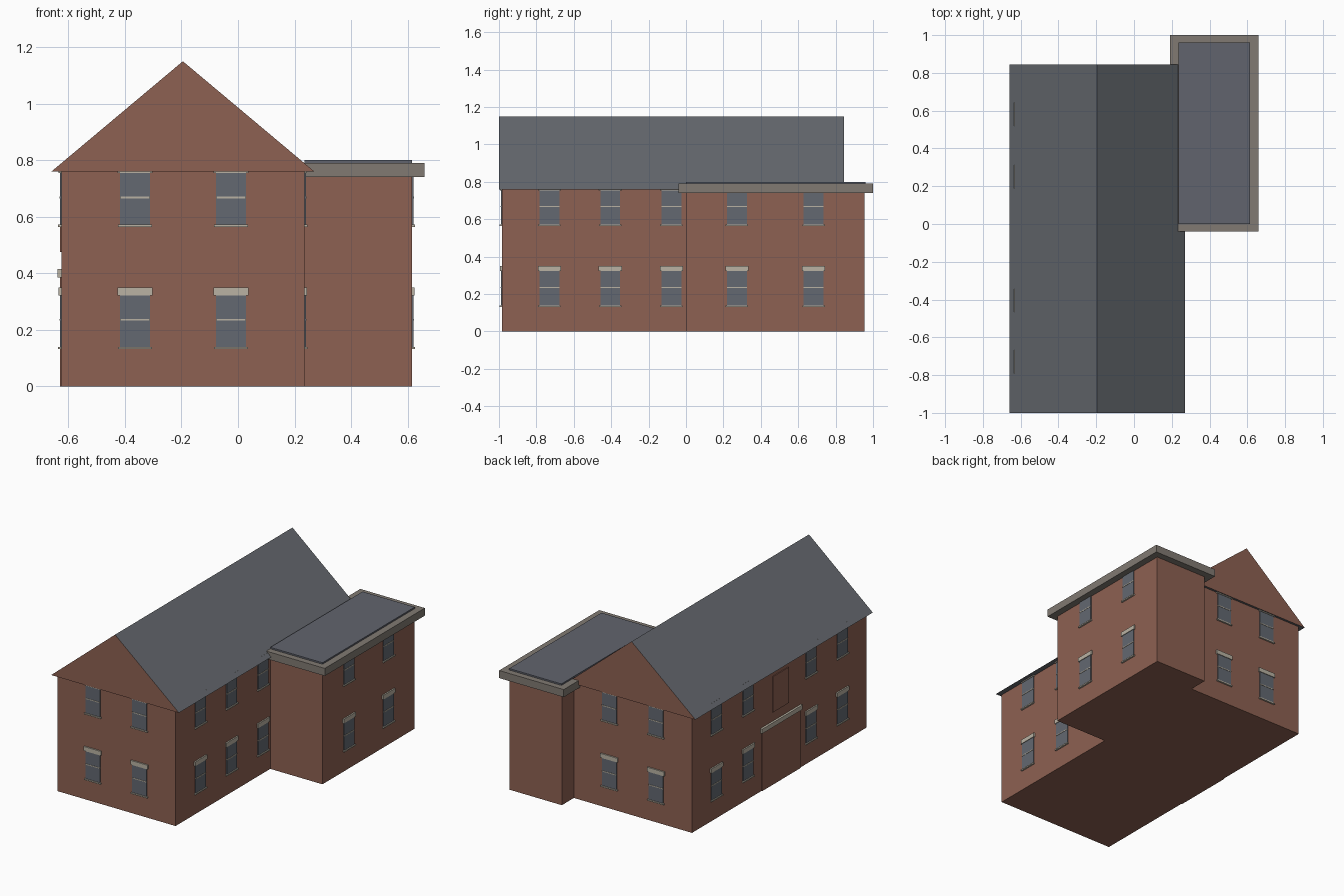
import bpy
import bmesh
from mathutils import Matrix, Vector

old = bpy.data.objects.get("Cube")
if old:
    bpy.data.objects.remove(old, do_unlink=True)


def material(name, rgb):
    m = bpy.data.materials.new(name)
    m.use_nodes = True
    m.diffuse_color = (*rgb, 1)
    m.node_tree.nodes["Principled BSDF"].inputs["Base Color"].default_value = (*rgb, 1)
    return m


BRICK = material("red_brick", (0.27, 0.12, 0.085))
SLATE = material("grey_slate", (0.128, 0.138, 0.155))
FLAT = material("flat_roof_grey", (0.12, 0.127, 0.155))
GLASS = material("window_glass", (0.125, 0.14, 0.165))
STONE = material("pale_stone", (0.49, 0.45, 0.37))
CORNICE = material("cornice_stone", (0.22, 0.195, 0.17))


def add_box(bm, lo, hi, slot=0):
    """Axis-aligned box between two corners."""
    lo, hi = Vector(lo), Vector(hi)
    mat = Matrix.Translation((lo + hi) / 2) @ Matrix.Diagonal((*(hi - lo), 1))
    verts = bmesh.ops.create_cube(bm, size=1, matrix=mat)["verts"]
    for f in {f for v in verts for f in v.link_faces}:
        f.material_index = slot


def finish(bm, name, mats):
    mesh = bpy.data.meshes.new(name)
    bmesh.ops.recalc_face_normals(bm, faces=bm.faces[:])
    bm.to_mesh(mesh)
    bm.free()
    for m in mats:
        mesh.materials.append(m)
    obj = bpy.data.objects.new(name, mesh)
    bpy.context.collection.objects.link(obj)
    return obj


def box(name, lo, hi, mat):
    bm = bmesh.new()
    add_box(bm, lo, hi)
    return finish(bm, name, [mat])


# Wall extents
LEFT, RIGHT, WING = -0.625, 0.235, 0.615
FRONT, BACK = -0.985, 0.83
EAVE = 0.76

# Brick bodies
box("main_walls", (LEFT, FRONT, 0), (RIGHT, BACK, EAVE), BRICK)
box("wing_walls", (RIGHT, 0, 0), (WING, 0.955, 0.745), BRICK)

# Pitched roof: a triangular prism with brick gable ends
bm = bmesh.new()
profile = [(-0.66, EAVE), (0.27, EAVE), (-0.195, 1.15)]
gable = bm.faces.new([bm.verts.new((x, -1, z)) for x, z in profile])
ext = bmesh.ops.extrude_face_region(bm, geom=[gable], use_keep_orig=True)
bmesh.ops.translate(bm, vec=(0, 1.845, 0),
                    verts=[v for v in ext["geom"] if isinstance(v, bmesh.types.BMVert)])
bm.normal_update()
for f in bm.faces:
    f.material_index = 1 if abs(f.normal.y) > 0.9 else 0
finish(bm, "pitched_roof", [SLATE, BRICK])

# Wing flat roof with its cornice
box("wing_cornice", (0.19, -0.04, 0.74), (0.66, 1.0, 0.79), CORNICE)
box("wing_flat_roof", (RIGHT, 0, 0.78), (WING, 0.96, 0.80), FLAT)


def window(name, origin, angle_axis, z):
    """Window on a wall: local x runs along the wall, local -y points outward."""
    bm = bmesh.new()
    w, top = 0.053, z + 0.182
    add_box(bm, (-w, -0.005, z), (w, 0.004, top), 0)
    add_box(bm, (-w, -0.007, z + 0.093), (w, 0, z + 0.099), 1)
    add_box(bm, (-0.06, -0.011, z - 0.008), (0.06, 0.004, z), 1)
    add_box(bm, (-0.062, -0.009, top), (0.062, 0.004, top + 0.028), 1)
    out = Vector(angle_axis)
    along = Vector((-out.y, out.x, 0))
    rot = Matrix((along, -out, (0, 0, 1))).transposed().to_4x4()
    bm.transform(Matrix.Translation(origin) @ rot)
    finish(bm, name, [GLASS, STONE])


# Windows: wall name, outward direction, and positions on the wall
walls = [
    ("front", (0, -1, 0), [(x, FRONT, 0) for x in (-0.365, -0.025)]),
    ("back", (0, 1, 0), [(x, BACK, 0) for x in (-0.365, -0.025)]),
    ("left_side", (1, 0, 0), [(RIGHT, y, 0) for y in (-0.73, -0.405, -0.078)]),
    ("wing_side", (1, 0, 0), [(WING, y, 0) for y in (0.272, 0.682)]),
    ("right_side", (-1, 0, 0), [(LEFT, y, 0) for y in (-0.73, -0.405, 0.25, 0.58)]),
]
for wall, out, spots in walls:
    for i, spot in enumerate(spots, 1):
        for floor, sill in (("lower", 0.14), ("upper", 0.572)):
            window(f"{wall}_{floor}_window_{i}", spot, out, sill)

# Entrance on the right side: brick panels and a stone canopy
box("entrance_panel", (LEFT - 0.005, -0.29, 0), (LEFT, 0.11, 0.385), BRICK)
box("entrance_canopy", (LEFT - 0.014, -0.3, 0.385), (LEFT, 0.12, 0.415), STONE)
box("blind_window_panel", (LEFT - 0.005, -0.172, 0.475), (LEFT, -0.005, 0.71), BRICK)
